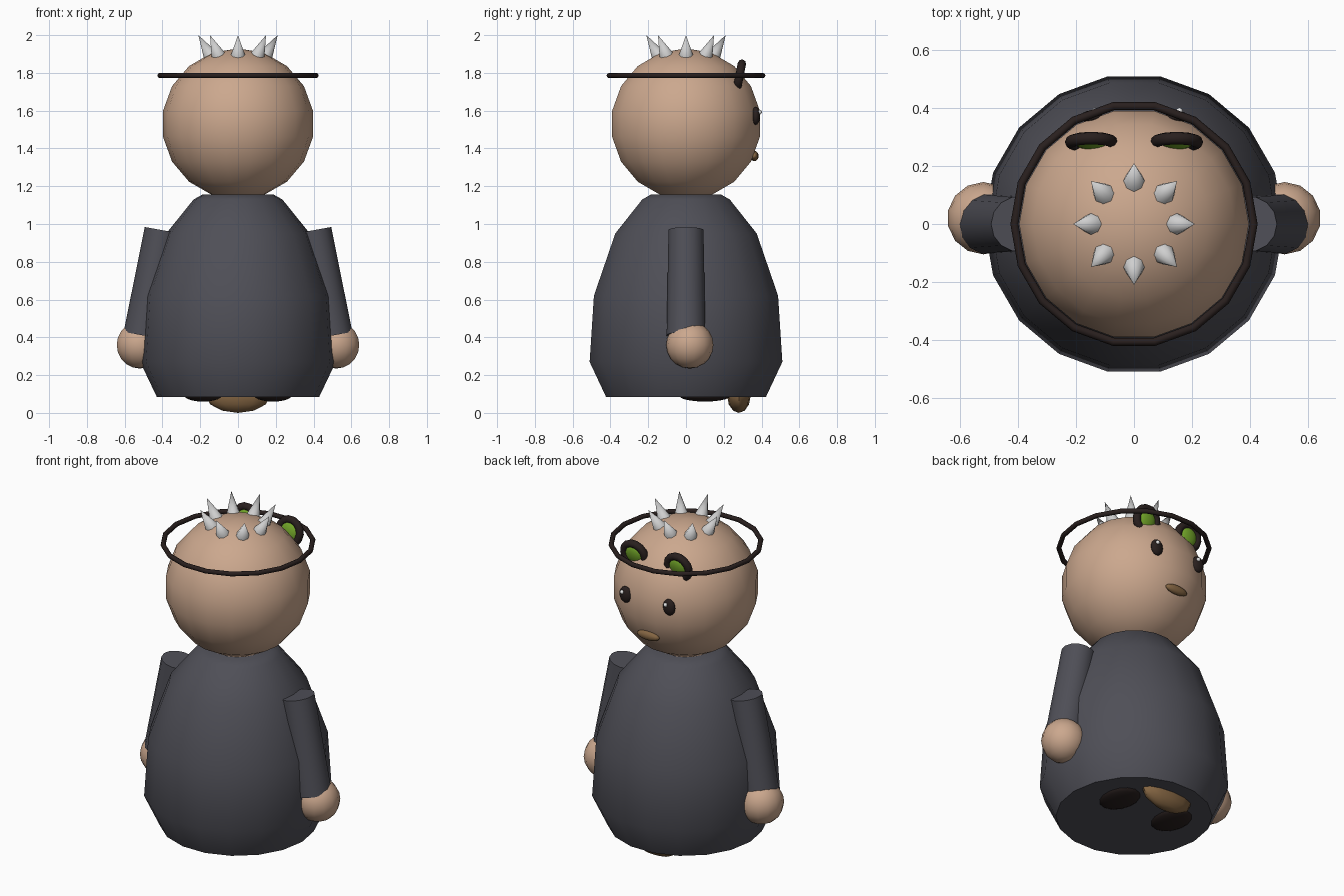
import bpy, bmesh, math
from mathutils import Vector, Matrix

cube = bpy.data.objects.get("Cube")
if cube:
    bpy.data.objects.remove(cube, do_unlink=True)


def material(name, r, g, b):
    m = bpy.data.materials.new(name)
    m.use_nodes = True
    m.diffuse_color = (r, g, b, 1)
    m.node_tree.nodes["Principled BSDF"].inputs["Base Color"].default_value = (r, g, b, 1)
    return m


SLATE = material("slate cloth", .078, .078, .095)
SKIN = material("skin", .60, .39, .27)
DARK = material("dark brown", .022, .014, .013)
BROWN = material("brown", .23, .13, .055)
GREEN = material("green lens", .17, .38, .022)
STEEL = material("steel", .62, .62, .62)
WHITE = material("eye glint", .85, .85, .85)


def finish(name, bm, mat, matrix=None, angle=60):
    if matrix is not None:
        bm.transform(matrix)
    bmesh.ops.recalc_face_normals(bm, faces=bm.faces)
    me = bpy.data.meshes.new(name)
    bm.to_mesh(me)
    bm.free()
    me.materials.append(mat)
    ob = bpy.data.objects.new(name, me)
    bpy.context.collection.objects.link(ob)
    bpy.ops.object.select_all(action='DESELECT')
    ob.select_set(True)
    bpy.context.view_layer.objects.active = ob
    bpy.ops.object.shade_smooth_by_angle(angle=math.radians(angle))
    return ob


def ball(name, mat, centre, size, segs=14, rings=10, turn=0):
    bm = bmesh.new()
    bmesh.ops.create_uvsphere(bm, u_segments=segs, v_segments=rings, radius=1)
    spin = Matrix.Rotation(turn, 4, 'Z')
    finish(name, bm, mat, Matrix.Translation(centre) @ Matrix.Diagonal((*size, 1)) @ spin)


def cone(name, mat, start, end, r1, r2, segs):
    bm = bmesh.new()
    start, end = Vector(start), Vector(end)
    axis = end - start
    bmesh.ops.create_cone(bm, cap_ends=True, segments=segs, radius1=r1, radius2=r2, depth=axis.length)
    turn = axis.to_track_quat('Z', 'Y').to_matrix().to_4x4()
    finish(name, bm, mat, Matrix.Translation((start + end) / 2) @ turn)


def lathe(name, mat, profile, segs, matrix=None, closed=False, angle=60):
    # Sweep (radius, height) points around z, welding the poles
    bm = bmesh.new()
    verts = [bm.verts.new((r, 0, z)) for r, z in profile]
    pairs = list(zip(verts, verts[1:] + verts[:1])) if closed else list(zip(verts, verts[1:]))
    edges = [bm.edges.new(p) for p in pairs]
    bmesh.ops.spin(bm, geom=verts + edges, cent=(0, 0, 0), axis=(0, 0, 1),
                   angle=math.tau, steps=segs, use_duplicate=False)
    bmesh.ops.remove_doubles(bm, verts=bm.verts, dist=.0005)
    finish(name, bm, mat, matrix, angle)


def torus(name, mat, major, minor, segs, sides, matrix):
    profile = [(major + minor * math.cos(k * math.tau / sides),
                minor * math.sin(k * math.tau / sides)) for k in range(sides)]
    lathe(name, mat, profile, segs, matrix, closed=True, angle=80)


# Robe and head
lathe("body", SLATE, [(0, .085), (.43, .085), (.518, .27), (.495, .62),
                      (.38, .95), (.235, 1.13), (.19, 1.155), (0, 1.155)], 18)
ball("head", SKIN, (0, 0, 1.53), (.403, .403, .40), 18, 9, math.pi / 2)

# Head band
torus("head_band", DARK, .413, .014, 18, 8, Matrix.Translation((0, 0, 1.786)))

# Crown of spikes
for i in range(8):
    a = i * math.tau / 8
    c, s = math.cos(a), math.sin(a)
    cone(f"spike_{i + 1}", STEEL, (.145 * c, .145 * s, 1.89), (.21 * c, .21 * s, 2.0), .039, 0, 8)

# Paired parts
for side, x in (("left", 1), ("right", -1)):
    cone(f"{side}_arm", SLATE, (.4 * x, 0, .967), (.502 * x, 0, .41), .095, .105, 14)
    ball(f"{side}_hand", SKIN, (.52 * x, .02, .36), (.125,) * 3)
    ball(f"{side}_foot", DARK, (.185 * x, .10, .09), (.10, .135, .03))
    ball(f"{side}_eye", DARK, (.146 * x, .37, 1.573), (.039, .022, .048))
    ball(f"{side}_eye_glint", WHITE, (.146 * x + .011, .39, 1.592), (.012,) * 3, 8, 6)
    # Goggle rim and lens lean slightly forward
    lean = Matrix.Translation((.147 * x, .283, 1.783)) @ Matrix.Rotation(math.radians(-101), 4, 'X')
    torus(f"{side}_goggle_rim", DARK, .07, .022, 14, 8, lean)
    bm = bmesh.new()
    bmesh.ops.create_uvsphere(bm, u_segments=14, v_segments=8, radius=1)
    finish(f"{side}_goggle_lens", bm, GREEN, lean @ Matrix.Diagonal((.06, .06, .024, 1)))

# Mouth and the small fin beneath the hem
ball("mouth", BROWN, (0, .362, 1.36), (.075, .022, .027))
ball("hem_fin", BROWN, (0, .28, .09), (.17, .062, .09), 12, 6)
